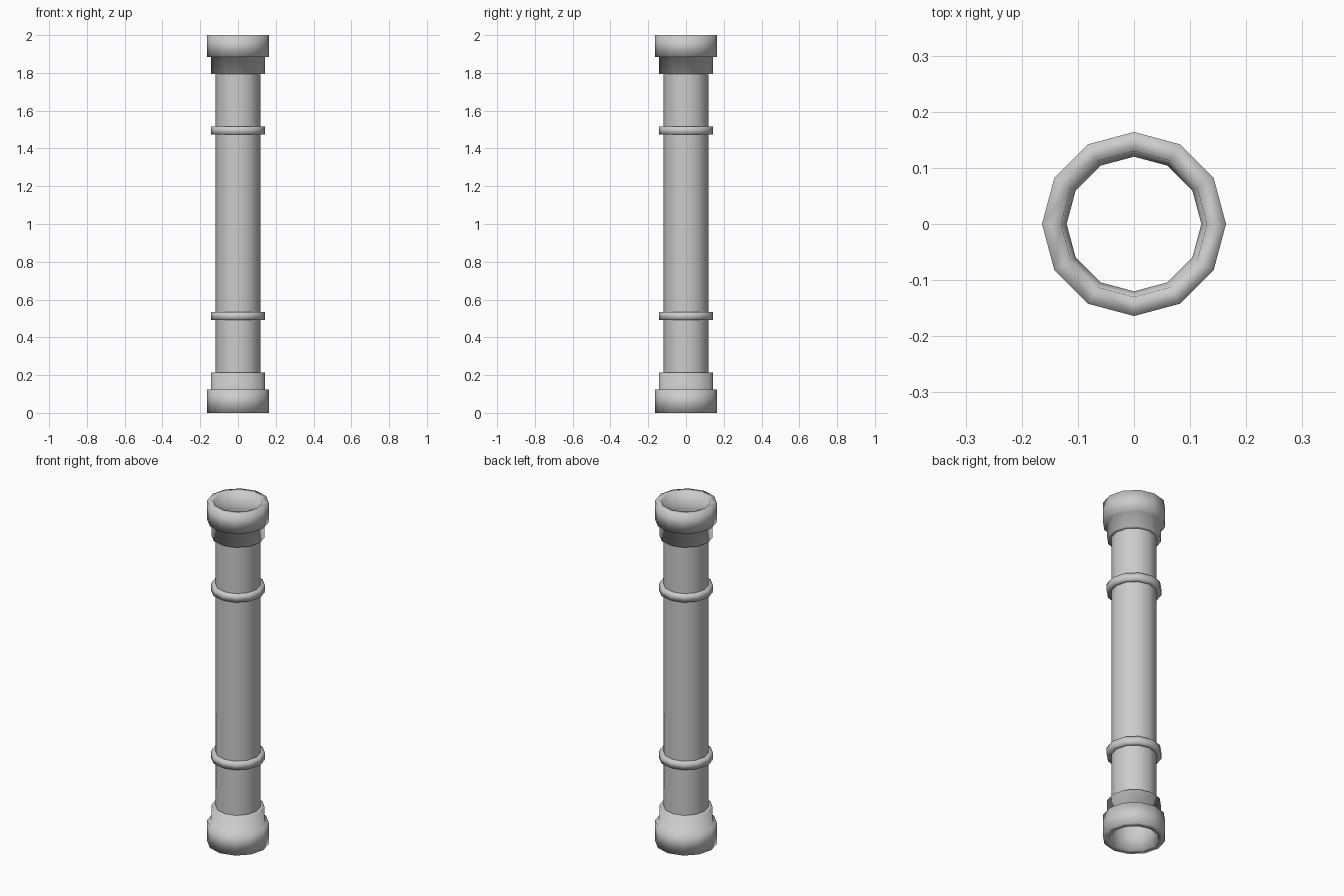
import bpy
import bmesh
from math import cos, sin, tau

SIDES = 12
HEIGHT = 2.0
PIPE_R = 0.12

cube = bpy.data.objects.get("Cube")
if cube:
    bpy.data.objects.remove(cube, do_unlink=True)

grey = bpy.data.materials.new("plain grey")
grey.use_nodes = True
colour = (0.6, 0.6, 0.6, 1)
grey.diffuse_color = colour
grey.node_tree.nodes["Principled BSDF"].inputs["Base Color"].default_value = colour


def lathe(name, profile, flip=False):
    """Spin an open (radius, height) profile around z; flip mirrors it top to bottom."""
    bm = bmesh.new()
    rings = []
    for r, z in profile:
        z = HEIGHT - z if flip else z
        rings.append([bm.verts.new((r * cos(tau * i / SIDES), r * sin(tau * i / SIDES), z))
                      for i in range(SIDES)])
    for low, high in zip(rings, rings[1:]):
        for i in range(SIDES):
            j = (i + 1) % SIDES
            face = bm.faces.new((low[i], low[j], high[j], high[i]))
            face.smooth = True
            if flip:
                face.normal_flip()
    mesh = bpy.data.meshes.new(name)
    bm.to_mesh(mesh)
    bm.free()
    mesh.materials.append(grey)
    obj = bpy.data.objects.new(name, mesh)
    bpy.context.collection.objects.link(obj)
    return obj


# Stepped end collar: inner bevel, rim, wide band, narrow band, shoulder
collar = [(PIPE_R, 0.09), (0.13, 0), (0.164, 0), (0.164, 0.125),
          (0.142, 0.125), (0.142, 0.215), (PIPE_R, 0.215)]
# Raised band around the pipe
band = [(PIPE_R, 0.492), (0.144, 0.492), (0.144, 0.533), (PIPE_R, 0.533)]

# Thin open pipe between the collars
lathe("pipe", [(PIPE_R, 0.09), (PIPE_R, HEIGHT - 0.09)])

# Matching lower and upper fittings; the upper collar is slightly shorter
lathe("lower_collar", collar)
lathe("upper_collar", [(r, z - 0.01 if z > 0.1 else z) for r, z in collar], flip=True)
lathe("lower_band", band)
lathe("upper_band", [(r, z - 0.007) for r, z in band], flip=True)
